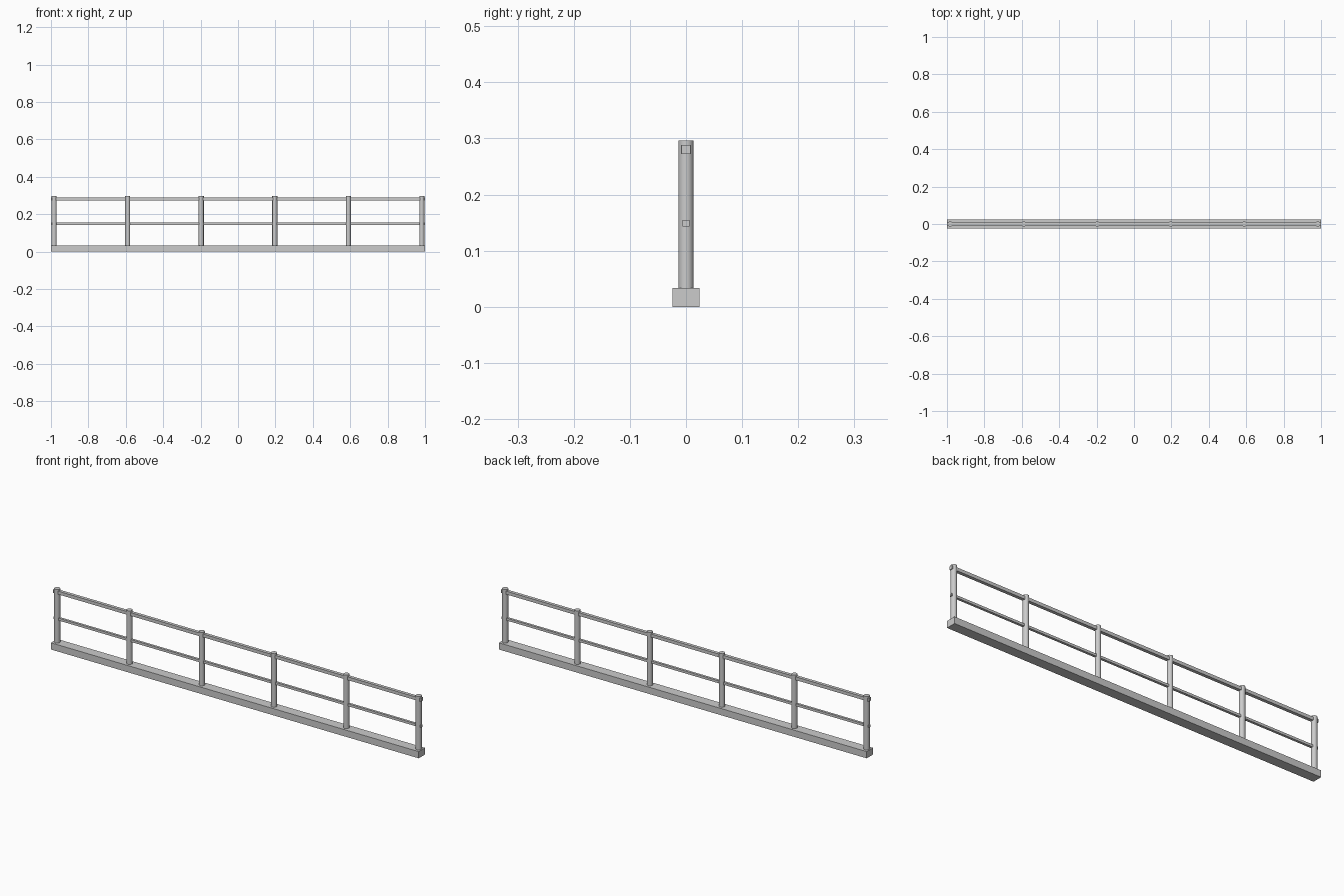
import bpy, math

if "Cube" in bpy.data.objects:
    bpy.data.objects.remove(bpy.data.objects["Cube"])

def box(name, size, z):
    bpy.ops.mesh.primitive_cube_add(size=1, location=(0, 0, z))
    ob = bpy.context.object
    ob.name = name
    ob.scale = size
    bpy.ops.object.transform_apply(location=False, rotation=False, scale=True)
    return ob

# Base beam
BASE_H = 0.033
box("base_beam", (2.0, 0.049, BASE_H), BASE_H / 2)

# Top and middle rails, running just past the end posts
box("top_rail", (2.0, 0.016, 0.016), 0.28)
box("middle_rail", (2.0, 0.012, 0.012), 0.149)

# Six round posts
POSTS, END_X, TOP = 6, 0.983, 0.296
for i in range(POSTS):
    x = -END_X + 2 * END_X * i / (POSTS - 1)
    bpy.ops.mesh.primitive_cylinder_add(
        vertices=24, radius=0.0135, depth=TOP - BASE_H,
        location=(x, 0, (TOP + BASE_H) / 2))
    bpy.context.object.name = f"post_{i + 1}"
    bpy.ops.object.shade_smooth_by_angle(angle=math.radians(30))
